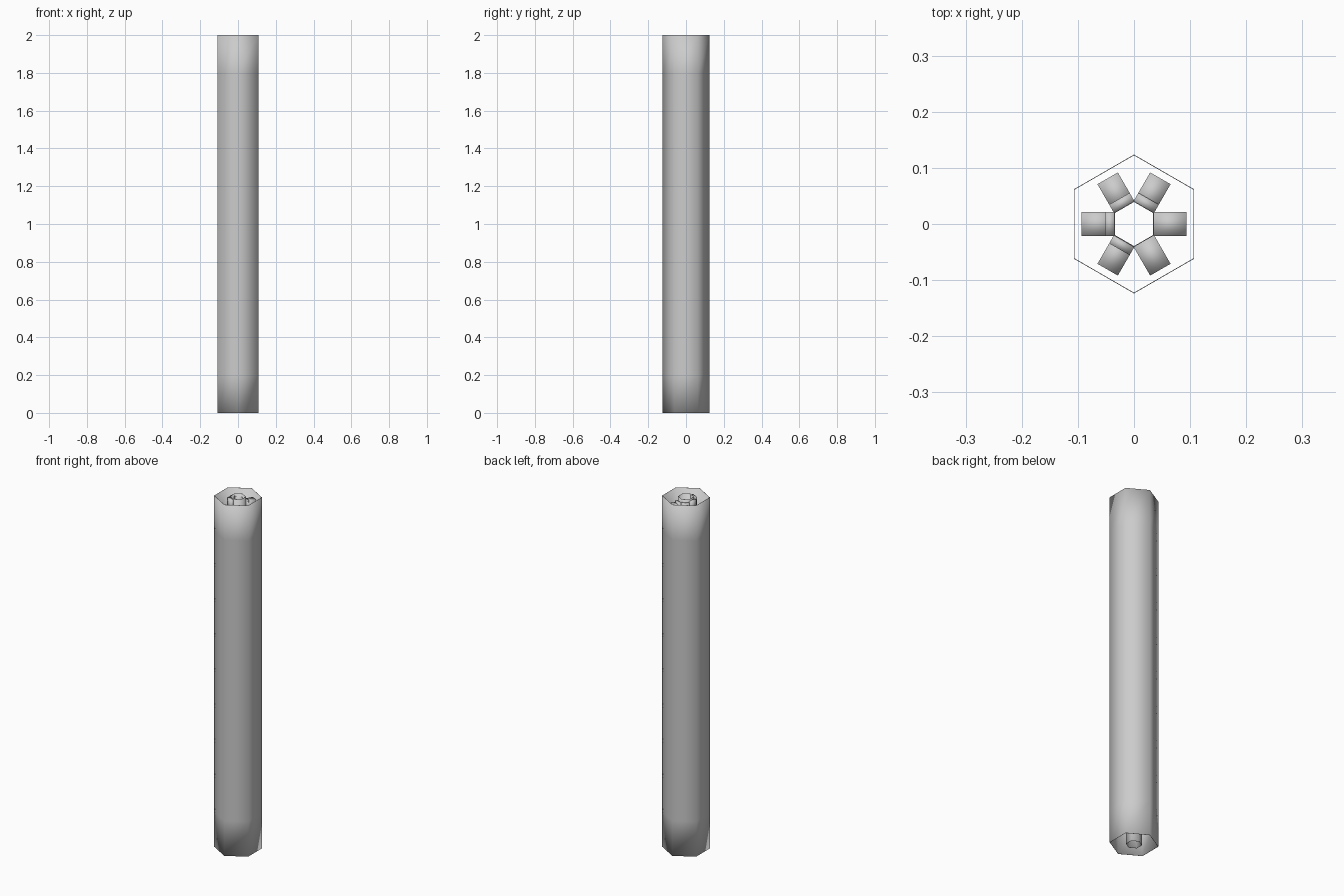
import bpy, bmesh, math
from mathutils import Matrix, Vector

if "Cube" in bpy.data.objects:
    bpy.data.objects.remove(bpy.data.objects["Cube"])

LENGTH, SEGMENTS, SIDES = 2.0, 10, 6


def finish(name, bm, smooth):
    bmesh.ops.recalc_face_normals(bm, faces=bm.faces[:])
    mesh = bpy.data.meshes.new(name)
    bm.to_mesh(mesh)
    bm.free()
    for p in mesh.polygons:
        p.use_smooth = smooth
    ob = bpy.data.objects.new(name, mesh)
    bpy.context.collection.objects.link(ob)
    return ob


def hex_tube(name, radius, wall):
    """Open hexagonal tube with a thin wall, corners on +y and -y."""
    bm = bmesh.new()
    heights = [LENGTH * i / SEGMENTS for i in range(SEGMENTS + 1)]
    # up the outside, then down the inside
    profile = [(radius, z) for z in heights] + [(radius - wall, z) for z in reversed(heights)]
    rings = []
    for r, z in profile:
        rings.append([bm.verts.new((r * math.cos(a), r * math.sin(a), z))
                      for a in (math.radians(30 + 60 * k) for k in range(SIDES))])
    for i, ring in enumerate(rings):
        nxt = rings[(i + 1) % len(rings)]
        for k in range(SIDES):
            j = (k + 1) % SIDES
            bm.faces.new((ring[k], ring[j], nxt[j], nxt[k]))
    return finish(name, bm, True)


def block(bm, angle, r0, r1, z0, z1, width=0.042):
    """Radial block on one side of the core."""
    turn = Matrix.Rotation(math.radians(angle), 4, 'Z')
    place = Matrix.Translation(Vector(((r0 + r1) / 2, 0, (z0 + z1) / 2)))
    size = Matrix.Diagonal((r1 - r0, width, z1 - z0, 1))
    bmesh.ops.create_cube(bm, size=1, matrix=turn @ place @ size)


# outer casing and hollow inner core
hex_tube("outer_casing", 0.1238, 0.0015)
hex_tube("inner_core", 0.041, 0.0015)

# spiral of radial pegs around the core
bm = bmesh.new()
for i in range(19):
    z = 1.95 - 0.1 * i
    block(bm, 60 + 60 * i, 0.034, 0.094, z - 0.03, z + 0.02)
finish("spiral_pegs", bm, True)

# short collar blocks near the upper end
bm = bmesh.new()
for i, angle in enumerate((240, 180, 120, 60)):
    top = 1.995 - 0.006 * i
    block(bm, angle, 0.034, 0.052, top - 0.06, top)
finish("collar_blocks", bm, True)
